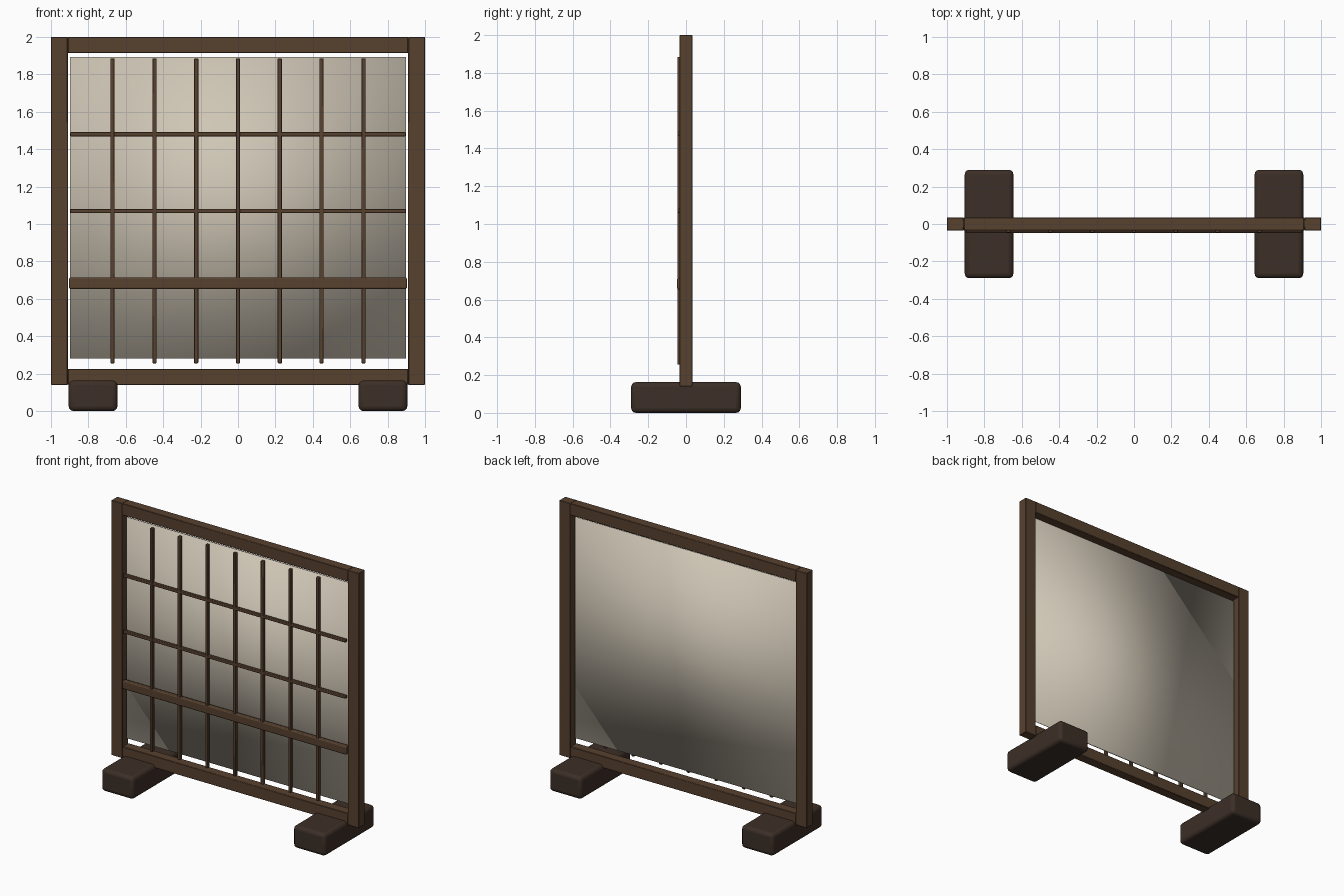
import bpy, math

if "Cube" in bpy.data.objects:
    bpy.data.objects.remove(bpy.data.objects["Cube"])


def mat(name, rgb):
    m = bpy.data.materials.new(name)
    m.diffuse_color = (*rgb, 1)
    m.use_nodes = True
    m.node_tree.nodes["Principled BSDF"].inputs["Base Color"].default_value = m.diffuse_color
    return m


WOOD = mat("brown_wood", (0.095, 0.052, 0.028))
DARK = mat("dark_wood", (0.045, 0.028, 0.02))
PAPER = mat("paper", (0.62, 0.56, 0.46))


def box(name, x, y, z, material, bevel=0.0, segments=2):
    """Box from (min, max) ranges, with an optional rounded edge."""
    bpy.ops.mesh.primitive_cube_add(
        size=1, location=[(a + b) / 2 for a, b in (x, y, z)])
    ob = bpy.context.object
    ob.name = name
    ob.scale = [b - a for a, b in (x, y, z)]
    bpy.ops.object.transform_apply(location=False, rotation=False, scale=True)
    ob.data.materials.append(material)
    if bevel:
        mod = ob.modifiers.new("Bevel", 'BEVEL')
        mod.width = bevel
        mod.segments = segments
        bpy.ops.object.shade_smooth_by_angle(angle=math.radians(40))
    return ob


FRAME_Y = (-0.035, 0.035)

# Side posts and block feet
for side, s in (("left", -1), ("right", 1)):
    box(f"{side}_post", sorted((s * 0.91, s)), FRAME_Y, (0.14, 2.0), WOOD, 0.003, 1)
    box(f"{side}_foot", sorted((s * 0.645, s * 0.905)), (-0.29, 0.29),
        (0.0, 0.163), DARK, 0.025, 3)

# Top and bottom rails
box("top_rail", (-0.91, 0.91), FRAME_Y, (1.915, 2.0), WOOD, 0.003, 1)
box("bottom_rail", (-0.91, 0.91), FRAME_Y, (0.14, 0.225), WOOD, 0.003, 1)

# Paper sheet
paper = box("paper_panel", (-0.897, 0.897), (-0.006, 0.002), (0.28, 1.893), PAPER)
paper.data.shade_smooth()

# Vertical lattice bars
for i in range(-3, 4):
    x = i * 0.2235
    box(f"vertical_bar_{i + 4}", (x - 0.011, x + 0.011), (-0.045, -0.021),
        (0.255, 1.885), WOOD, 0.004)

# Horizontal lattice bars and the thicker middle rail
for i, z in enumerate((1.07, 1.48)):
    box(f"horizontal_bar_{i + 1}", (-0.897, 0.897), (-0.044, -0.022),
        (z - 0.011, z + 0.011), WOOD, 0.004)
box("middle_rail", (-0.903, 0.903), (-0.047, -0.012), (0.653, 0.714), WOOD, 0.007)
